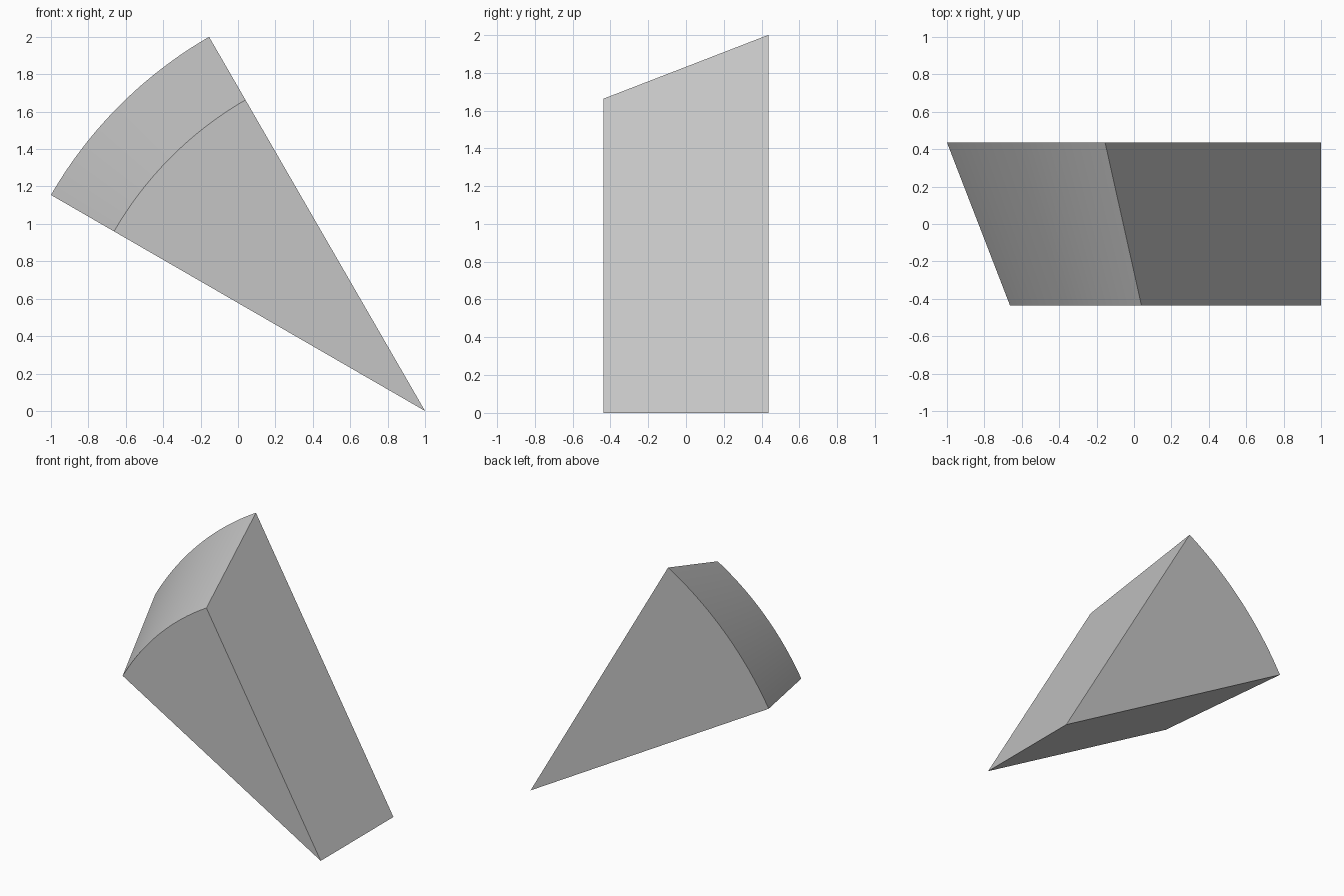
import bpy, bmesh, math

if "Cube" in bpy.data.objects:
    bpy.data.objects.remove(bpy.data.objects["Cube"])

# One plain grey for the whole wedge
grey = bpy.data.materials.new("plain_grey")
grey.diffuse_color = (0.56, 0.56, 0.56, 1)
grey.use_nodes = True
grey.node_tree.nodes["Principled BSDF"].inputs["Base Color"].default_value = grey.diffuse_color

HALF_DEPTH = 0.436
SEGMENTS = 32
R_FRONT, R_BACK = 1.92, 2 / math.sin(math.radians(60))


def sector(bm, y, radius):
    """Pie-slice outline: apex at x=1, z=0, then the arc from 120 to 150 degrees."""
    verts = [bm.verts.new((1, y, 0))]
    for i in range(SEGMENTS + 1):
        a = math.radians(120 + 30 * i / SEGMENTS)
        verts.append(bm.verts.new((1 + radius * math.cos(a), y, radius * math.sin(a))))
    return verts


# Wedge: two sectors joined by flat sides and a conical outer face
bm = bmesh.new()
front = sector(bm, -HALF_DEPTH, R_FRONT)
back = sector(bm, HALF_DEPTH, R_BACK)
bm.faces.new(front)
bm.faces.new(back[::-1])
n = len(front)
for i in range(n):
    j = (i + 1) % n
    face = bm.faces.new((front[i], back[i], back[j], front[j]))
    face.smooth = 0 < i < n - 1          # only the curved outer face
bmesh.ops.recalc_face_normals(bm, faces=bm.faces)

mesh = bpy.data.meshes.new("cone_wedge")
bm.to_mesh(mesh)
bm.free()
mesh.materials.append(grey)
wedge = bpy.data.objects.new("cone_wedge", mesh)
bpy.context.collection.objects.link(wedge)

# Smooth curved face, sharp edges elsewhere
bpy.context.view_layer.objects.active = wedge
wedge.select_set(True)
bpy.ops.object.shade_smooth_by_angle(angle=math.radians(30))
